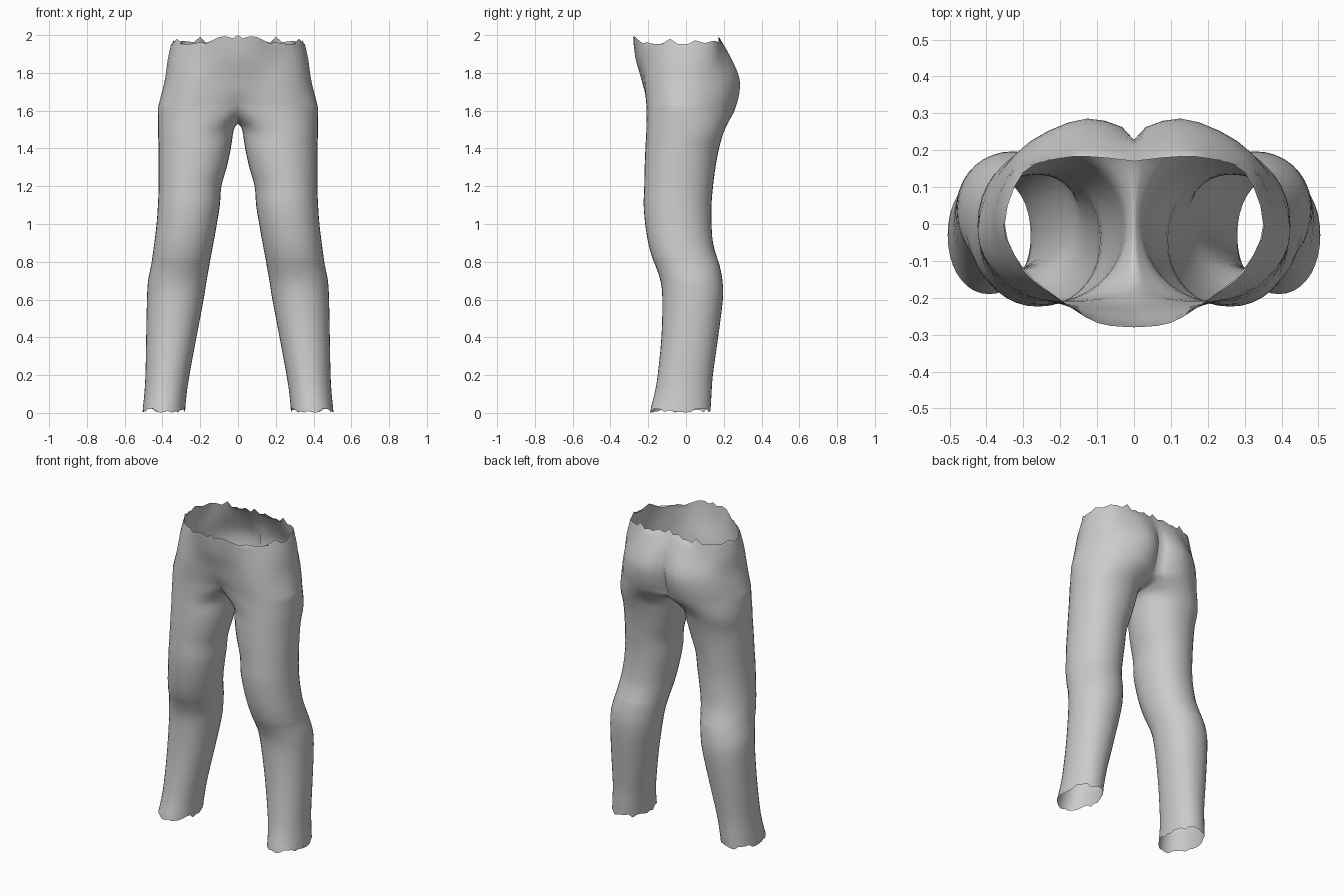
import bpy, bmesh, math, random
from mathutils import Vector

if "Cube" in bpy.data.objects:
    bpy.data.objects.remove(bpy.data.objects["Cube"])

random.seed(4)
N, ARC = 36, 24          # points per leg ring; steps in the outer (hip) arc


def spline(a, b, c, d, t):
    return 0.5 * (2 * b + (c - a) * t + (2 * a - 5 * b + 4 * c - d) * t * t
                  + (3 * b - a - 3 * c + d) * t ** 3)


def refine(items, steps, mix):
    """Smoothly insert in-between items along a list."""
    out, last = [], len(items) - 1
    for i in range(last):
        a, b, c, d = items[max(i - 1, 0)], items[i], items[i + 1], items[min(i + 2, last)]
        out += [mix(a, b, c, d, k / steps) for k in range(steps)]
    return out + [items[-1]]


def mix_rings(a, b, c, d, t):
    return [spline(*p, t) for p in zip(a, b, c, d)]


def leg_ring(z, x_in, x_out, y_front, y_back):
    cx, rx = (x_in + x_out) / 2, (x_out - x_in) / 2
    cy, ry = (y_front + y_back) / 2, (y_back - y_front) / 2
    ring = []
    for i in range(N):
        t = math.radians(-120 + 360 * i / N)
        c, s = math.cos(t), math.sin(t)
        ring.append(Vector((cx + rx * math.copysign(abs(c) ** 0.95, c),
                            cy + ry * math.copysign(abs(s) ** 0.95, s), z)))
    return ring


def hip_arc(pts, z_front, z_side, z_back):
    """Half outline from the front centre round the side to the back centre."""
    ctrl = []
    for i, (x, y) in enumerate(pts):
        u = i / 4 - 1
        zc = z_front if u < 0 else z_back
        ctrl.append(Vector((x, y, z_side + (zc - z_side) * u * u)))
    arc = refine(ctrl, 3, spline)
    arc[0].x = arc[-1].x = 0
    return arc


# Leg sections: height, inner x, outer x, front y, back y
legs = [(0.015, .28, .505, -.19, .13), (0.1, .272, .496, -.167, .135),
        (0.2, .257, .49, -.15, .142), (0.4, .22, .486, -.13, .17),
        (0.6, .182, .482, -.125, .195), (0.7, .166, .476, -.135, .193),
        (0.78, .152, .46, -.162, .178), (0.82, .145, .454, -.178, .165),
        (0.9, .13, .443, -.2, .143), (1.0, .112, .431, -.216, .135),
        (1.1, .096, .424, -.224, .135), (1.2, .088, .42, -.221, .143),
        (1.3, .06, .42, -.219, .156), (1.4, .038, .42, -.215, .175),
        (1.5, .022, .424, -.21, .205)]
leg_rings = [leg_ring(*row) for row in legs]

# Hip outlines from crotch height up to the waist
hips = [
    hip_arc([(0, -.185), (.13, -.208), (.28, -.197), (.385, -.12), (.423, -.02),
             (.385, .11), (.285, .215), (.14, .255), (0, .2)], 1.63, 1.62, 1.575),
    hip_arc([(0, -.217), (.12, -.217), (.26, -.203), (.365, -.125), (.405, -.015),
             (.372, .115), (.28, .225), (.13, .28), (0, .235)], 1.70, 1.69, 1.67),
    hip_arc([(0, -.24), (.1, -.23), (.24, -.206), (.345, -.13), (.386, -.01),
             (.355, .12), (.265, .225), (.125, .283), (0, .25)], 1.78, 1.77, 1.77),
    hip_arc([(0, -.268), (.1, -.252), (.215, -.206), (.325, -.13), (.372, 0),
             (.335, .13), (.235, .2), (.12, .24), (0, .22)], 1.88, 1.87, 1.88),
    hip_arc([(0, -.28), (.1, -.268), (.2, -.205), (.3, -.12), (.35, 0),
             (.3, .14), (.2, .178), (.11, .182), (0, .17)], 1.985, 1.97, 1.985)]

# Crotch seam: inner part of the top leg ring dips along the centre plane
front, back = hips[0][0], hips[0][-1]
seam = []
for k in range(1, N - ARC):
    t = k / (N - ARC)
    p = back.lerp(front, t)
    p.z += (1.53 - p.z) * math.sin(math.pi * t) ** 0.6
    seam.append(p)
lower = refine(leg_rings + [hips[0] + seam], 3, mix_rings)
upper = refine(hips, 4, mix_rings)

# Ragged cut edges at ankle and waist
for p in lower[0]:
    p.z = random.uniform(0.0, 0.025)
for i, p in enumerate(upper[-1]):
    p.z = min(2.0, p.z + random.uniform(-0.025, 0.018) - (0.012 if 5 <= i <= 8 else 0))
upper[-1][0].z = upper[-1][-1].z = 2.0

# Cleft at the back centre
for arc in upper[1:-4]:
    depth = math.sin(math.pi * min(max((arc[-1].z - 1.55) / 0.33, 0), 1))
    arc[-1].y -= 0.025 * depth

# Stitch the half surface
bm = bmesh.new()
low = [[bm.verts.new(p) for p in r] for r in lower]
top = [low[-1][:ARC + 1]] + [[bm.verts.new(p) for p in r] for r in upper[1:]]
for a, b in zip(low, low[1:]):
    for i in range(N):
        j = (i + 1) % N
        bm.faces.new((a[i], a[j], b[j], b[i]))
for a, b in zip(top, top[1:]):
    for i in range(ARC):
        bm.faces.new((a[i], a[i + 1], b[i + 1], b[i]))
mesh = bpy.data.meshes.new("trousers")
bm.to_mesh(mesh)
bm.free()

trousers = bpy.data.objects.new("trousers", mesh)
bpy.context.collection.objects.link(trousers)
grey = bpy.data.materials.new("light_grey")
grey.diffuse_color = (0.6, 0.6, 0.6, 1)
grey.use_nodes = True
grey.node_tree.nodes["Principled BSDF"].inputs["Base Color"].default_value = grey.diffuse_color
mesh.materials.append(grey)

# Mirror to the other leg and smooth
mirror = trousers.modifiers.new("mirror", 'MIRROR')
mirror.use_clip = True
mirror.merge_threshold = 0.0005
bpy.context.view_layer.objects.active = trousers
trousers.select_set(True)
bpy.ops.object.shade_smooth_by_angle(angle=math.radians(60))
